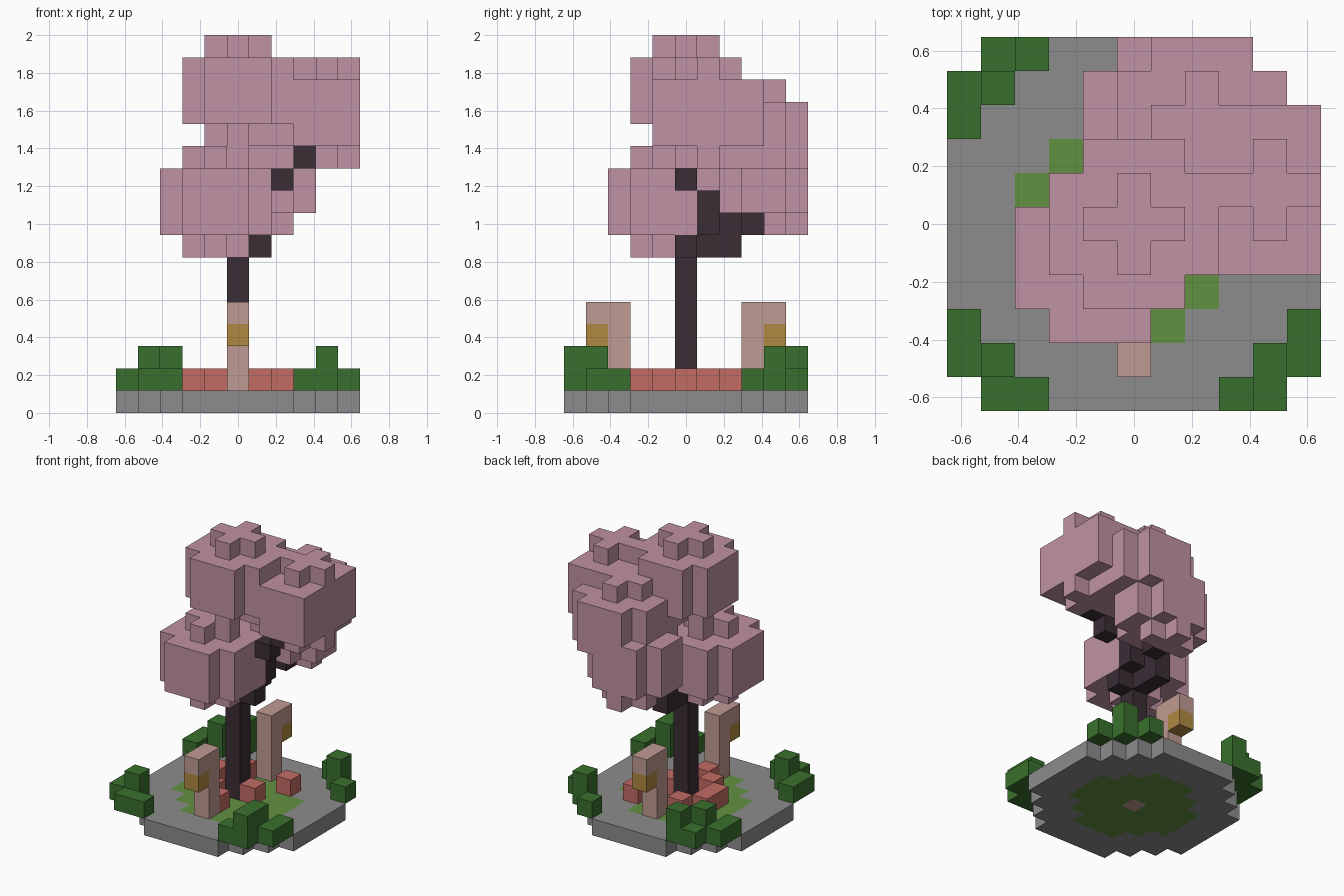
import bpy, bmesh
from mathutils import Vector

cube = bpy.data.objects.get("Cube")
if cube:
    bpy.data.objects.remove(cube, do_unlink=True)

U = 2 / 17          # edge length of one block
HALF = 5            # blocks on each side of the centre


def material(name, hex_code):
    srgb = [int(hex_code[i:i + 2], 16) / 255 for i in (0, 2, 4)]
    colour = [c / 12.92 if c < 0.04 else ((c + 0.055) / 1.055) ** 2.4 for c in srgb] + [1]
    mat = bpy.data.materials.new(name)
    mat.diffuse_color = colour
    mat.use_nodes = True
    shader = mat.node_tree.nodes["Principled BSDF"]
    shader.inputs["Base Color"].default_value = colour
    shader.inputs["Roughness"].default_value = 0.9
    return mat


STONE = material("grey_stone", "8c8c8c")
GRASS = material("light_grass", "629141")
BUSH = material("dark_green_leaves", "39702d")
FLOWER = material("red_flower", "c36b64")
POST = material("pale_post", "c09b93")
LAMP = material("amber_lamp", "b08942")
BARK = material("dark_bark", "3a2d35")
BLOSSOM = material("pink_blossom", "c092a4")

SIDES = [Vector(v) for v in ((1, 0, 0), (-1, 0, 0), (0, 1, 0), (0, -1, 0), (0, 0, 1), (0, 0, -1))]


def build(name, cells):
    """Skin a {block position: material} set, keeping only its outer faces."""
    bm = bmesh.new()
    mats = list(dict.fromkeys(cells.values()))
    for cell, mat in cells.items():
        centre = Vector(cell) + Vector((0, 0, 0.5))
        for n in SIDES:
            if tuple(int(c) for c in Vector(cell) + n) in cells:
                continue
            a = Vector((n.y, n.z, n.x))
            b = n.cross(a)
            corners = [centre + (n + a * s + b * t) / 2 for s, t in ((-1, -1), (1, -1), (1, 1), (-1, 1))]
            face = bm.faces.new([bm.verts.new(p * U) for p in corners])
            face.material_index = mats.index(mat)
    bmesh.ops.remove_doubles(bm, verts=bm.verts[:], dist=U / 100)
    mesh = bpy.data.meshes.new(name)
    bm.to_mesh(mesh)
    bm.free()
    for mat in mats:
        mesh.materials.append(mat)
    obj = bpy.data.objects.new(name, mesh)
    bpy.context.collection.objects.link(obj)
    return obj


# Stone plate with a round lawn and a planting hole
plate = {}
for x in range(-HALF, HALF + 1):
    for y in range(-HALF, HALF + 1):
        if abs(x) + abs(y) <= 7:
            plate[x, y, 0] = GRASS if x * x + y * y <= 10 else STONE
plate[0, 0, 0] = POST
build("base_plate", plate)


# Corner bushes: (x, y, height)
def bush(name, columns):
    build(name, {(x, y, z): BUSH for x, y, h in columns for z in range(1, h + 1)})


bush("bush_front_left", [(3, -5, 1), (4, -5, 2), (4, -4, 2), (5, -4, 1), (5, -3, 1)])
bush("bush_front_right", [(-3, -5, 1), (-4, -5, 1), (-4, -4, 2), (-5, -4, 1), (-5, -3, 1)])
bush("bush_back_right", [(-3, 5, 2), (-4, 5, 1), (-4, 4, 2), (-5, 4, 1), (-5, 3, 1)])
bush("bush_back_left", [(3, 5, 1), (4, 4, 2), (5, 3, 1)])

# Flowers around the trunk
flowers = [(1, 0), (2, 2), (0, -2), (-1, -1), (-2, 0), (-2, 1), (-1, 2)]
build("flowers", {(x, y, 1): FLOWER for x, y in flowers})

# Lamp posts, front and back
for name, side in (("lamp_post_front", -1), ("lamp_post_back", 1)):
    post = {(0, 3 * side, z): POST for z in range(1, 5)}
    post[0, 4 * side, 4] = POST
    post[0, 4 * side, 3] = LAMP
    build(name, post)

# Trunk and its two branches
trunk = {(0, 0, z): BARK for z in range(1, 8)}
side_branch = [(1, 0, 7), (1, 1, 8), (1, 1, 9), (2, 0, 10), (3, 0, 11)]
back_branch = [(0, 1, 7), (0, 2, 7), (0, 2, 8), (1, 3, 8)]
for cell in side_branch + back_branch:
    trunk[cell] = BARK
build("trunk", trunk)


# Blossom clusters: rounded drums with a plus-shaped cap above and below
def in_cluster(dx, dy, dz):
    if abs(dz) == 2:
        return abs(dx) + abs(dy) <= 1
    return abs(dx) + abs(dy) < 4


canopy = {}
for cx, cy, cz in [(-1, -1, 9), (0, 0, 14), (4, 1, 13), (2, 3, 12), (1, 4, 10)]:
    for dx in range(-2, 3):
        for dy in range(-2, 3):
            for dz in range(-2, 3):
                cell = (cx + dx, cy + dy, cz + dz)
                inside = max(abs(cell[0]), abs(cell[1])) <= HALF
                trimmed = cell[1] == HALF and abs(dx) == 2
                if inside and not trimmed and cell not in trunk and in_cluster(dx, dy, dz):
                    canopy[cell] = BLOSSOM
build("blossom_canopy", canopy)
